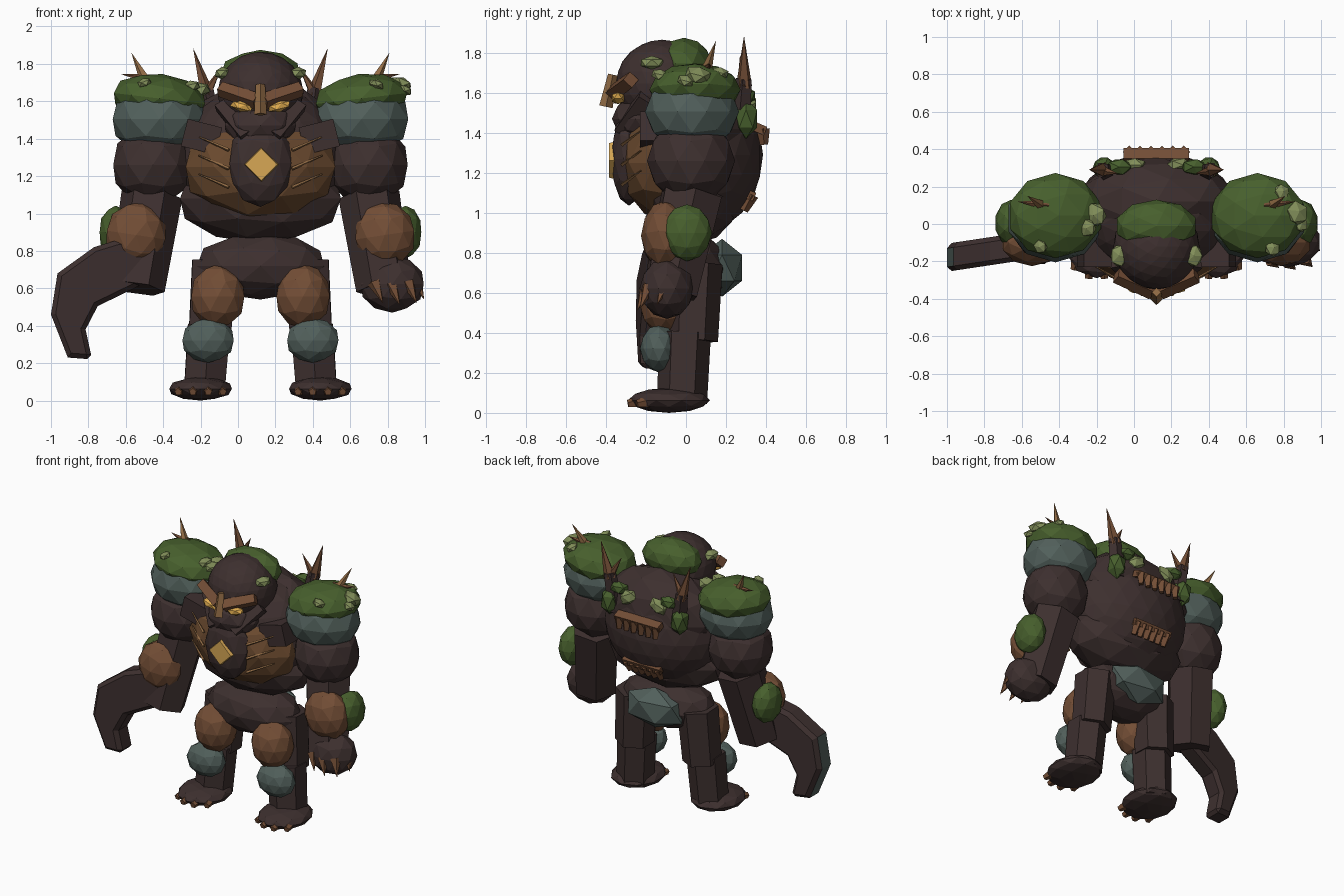
import bpy, bmesh
from mathutils import Vector, Matrix, Euler

if "Cube" in bpy.data.objects:
    bpy.data.objects.remove(bpy.data.objects["Cube"], do_unlink=True)

CX = 0.12  # body's middle plane; the long arm blade pushes it off centre


def material(name, r, g, b):
    m = bpy.data.materials.new(name)
    m.use_nodes = True
    m.diffuse_color = (r, g, b, 1)
    m.node_tree.nodes["Principled BSDF"].inputs["Base Color"].default_value = (r, g, b, 1)
    return m


BARK = material("dark bark", .047, .029, .028)
WOOD = material("brown wood", .17, .075, .036)
CHEST = material("ochre wood", .145, .068, .028)
MOSS = material("green moss", .063, .115, .026)
STONE = material("grey stone", .083, .116, .105)
HORN = material("tan horn", .29, .15, .06)
GEM = material("amber gem", .68, .39, .09)
EYE = material("yellow eye", .76, .42, .08)
LEAF = material("pale leaf", .22, .27, .1)


def finish(name, bm, *mats):
    bmesh.ops.recalc_face_normals(bm, faces=bm.faces)
    mesh = bpy.data.meshes.new(name)
    bm.to_mesh(mesh)
    bm.free()
    for m in mats:
        mesh.materials.append(m)
    ob = bpy.data.objects.new(name, mesh)
    bpy.context.collection.objects.link(ob)
    return ob


def blob(name, mat, loc, rad, rot=(0, 0, 0), sub=2):
    """Faceted ellipsoid whose half sizes are exactly rad."""
    bm = bmesh.new()
    bmesh.ops.create_icosphere(bm, subdivisions=sub, radius=1)
    size = [max(abs(v.co[i]) for v in bm.verts) for i in range(3)]
    for v in bm.verts:
        v.co = Vector(v.co[i] / size[i] * rad[i] for i in range(3))
    place = Matrix.Translation((CX + loc[0], loc[1], loc[2]))
    bm.transform(place @ Euler(rot).to_matrix().to_4x4())
    return finish(name, bm, mat)


def box(name, mat, loc, size, rot=(0, 0, 0)):
    bm = bmesh.new()
    bmesh.ops.create_cube(bm, size=1)
    place = Matrix.Translation((CX + loc[0], loc[1], loc[2]))
    bm.transform(place @ Euler(rot).to_matrix().to_4x4() @ Matrix.Diagonal((*size, 1)))
    return finish(name, bm, mat)


def tube(name, mat, a, b, r0, r1, n=6):
    """Straight tapered prism from a to b."""
    a, b = Vector(a), Vector(b)
    bm = bmesh.new()
    bmesh.ops.create_cone(bm, cap_ends=True, segments=n, radius1=r0, radius2=r1, depth=(b - a).length)
    turn = (b - a).to_track_quat('Z', 'Y').to_matrix().to_4x4()
    bm.transform(Matrix.Translation((a + b) / 2 + Vector((CX, 0, 0))) @ turn)
    return finish(name, bm, mat)


# Trunk
blob("torso", BARK, (0, .05, 1.29), (.44, .335, .4), sub=3)
blob("belly", BARK, (0, .03, 1.08), (.43, .245, .24))
blob("upper_back", BARK, (0, .12, 1.42), (.41, .24, .29))
blob("pelvis", BARK, (0, .02, .72), (.34, .2, .18))
blob("tail_stone", STONE, (0, .18, .725), (.215, .1, .145), sub=1)
blob("chest_shell", CHEST, (0, -.08, 1.25), (.4, .255, .3))
blob("chest_plate", BARK, (0, -.285, 1.27), (.165, .09, .235))
tube("chest_gem", GEM, (.005, -.33, 1.262), (.005, -.385, 1.262), .1, .086, 4)

# Head
blob("head", BARK, (0, -.12, 1.645), (.23, .23, .22), sub=3)
blob("head_moss", MOSS, (0, -.01, 1.745), (.21, .14, .13))
blob("jaw", BARK, (0, -.2, 1.47), (.19, .17, .13))
tube("nose_ridge", HORN, (0, -.365, 1.69), (0, -.4, 1.53), .025, .034, 4)

# Toothed ridges across the back
for z, y, half, lean in ((1.42, .37, .175, .005), (1.09, .315, .15, -.04)):
    box("back_ridge", WOOD, (0, y, z), (half * 2, .06, .045), (-.4, 0, 0))
    for i in range(6):
        x = half * (2 * i - 5) / 6
        tube("back_tooth", WOOD, (x, y + .015, z), (x, y + .015 + lean, z - .08), .034, .02, 4)

for s in (-1, 1):
    side = "left" if s > 0 else "right"

    def part(kind, name, mat, loc, *rest, **kw):
        return kind(side + "_" + name, mat, (s * loc[0], *loc[1:]), *rest, **kw)

    def limb(name, mat, a, b, r0, r1, n=6):
        return tube(side + "_" + name, mat, (s * a[0], *a[1:]), (s * b[0], *b[1:]), r0, r1, n)

    # Face
    limb("brow", WOOD, (.02, -.36, 1.6), (.215, -.275, 1.665), .046, .042, 4)
    part(blob, "eye", EYE, (.1, -.34, 1.573), (.062, .03, .03), (0, -s * .25, 0), sub=1)
    limb("mandible", BARK, (.21, -.2, 1.58), (.08, -.33, 1.41), .05, .04, 4)
    part(blob, "head_leaf", LEAF, (.2, -.17, 1.75), (.045, .055, .035), sub=1)

    # Chest
    part(box, "collar_plate", BARK, (.315, -.13, 1.41), (.19, .2, .15), (0, -s * .25, 0))
    for z in (1.14, 1.24, 1.34):
        limb("rib", HORN, (.17, -.32, z), (.33, -.225, z + .07), .01, .004, 4)

    # Shoulder and upper arm
    part(blob, "shoulder_stone", STONE, (.54, .03, 1.505), (.25, .235, .2))
    part(blob, "shoulder_moss", MOSS, (.54, .045, 1.615), (.245, .228, .132), (0, -s * .12, 0))
    part(blob, "upper_arm", BARK, (.575, .025, 1.26), (.212, .22, .22))
    limb("shoulder_spike", HORN, (.6, .09, 1.68), (.69, .15, 1.86), .037, 0, 5)
    limb("shoulder_thorn", WOOD, (.58, .1, 1.715), (.745, .12, 1.745), .03, 0, 5)

    # Forearm
    limb("forearm", BARK, (.58, .03, 1.1), (.66, -.08, .6), .165, .15)
    part(blob, "forearm_shell", WOOD, (.665, -.1, .885), (.158, .125, .178), (0, -s * .15, 0))
    part(blob, "forearm_moss", MOSS, (.775, .005, .9), (.085, .125, .142))

    # Branching back horns
    limb("horn_base", BARK, (.25, .27, 1.4), (.29, .29, 1.67), .06, .042, 5)
    limb("horn_tip", WOOD, (.285, .29, 1.63), (.36, .29, 1.885), .042, 0, 5)
    limb("horn_prong", WOOD, (.3, .285, 1.62), (.205, .27, 1.79), .034, 0, 5)

    # Moss and leaves on the back
    part(blob, "back_moss", MOSS, (.28, .3, 1.47), (.06, .055, .1), sub=1)
    part(blob, "back_leaf", LEAF, (.12, .315, 1.54), (.065, .035, .055), (0, s * .5, 0), sub=1)
    part(blob, "back_tuft", MOSS, (.2, .305, 1.585), (.065, .04, .045), sub=1)

    # Leg
    limb("thigh", BARK, (.245, .045, .745), (.27, .03, .36), .138, .13)
    limb("shin", BARK, (.275, -.005, .4), (.3, -.02, .05), .13, .125)
    part(blob, "thigh_shell", WOOD, (.228, -.1, .557), (.142, .135, .173))
    part(blob, "knee_stone", STONE, (.28, -.135, .322), (.137, .095, .12))
    part(blob, "foot", BARK, (.32, -.085, .063), (.167, .205, .063))
    for dx in (-.1, -.035, .035, .1):
        y = -.235 + abs(dx) * .7
        limb("toe_claw", WOOD, (.32 + dx, y, .06), (.32 + dx * 1.2, y - .08, .045), .036, .02, 5)

# Leaf clusters: outside of the left shoulder, inside of the right one
for x, y, z, r in ((.75, .06, 1.69, .06), (.77, .0, 1.66, .04), (.67, .17, 1.7, .04), (.62, -.13, 1.69, .04),
                   (-.33, .05, 1.66, .06), (-.37, -.02, 1.68, .045), (-.62, -.12, 1.7, .035)):
    blob("shoulder_leaf", LEAF, (x, y, z), (r, r, r * .7), (0, x * .6, .5), sub=1)

# Left hand with claws
blob("left_hand", BARK, (.705, -.095, .622), (.168, .137, .152))
for x, y, z in ((.61, -.19, .63), (.7, -.2, .62), (.79, -.185, .63), (.83, -.1, .65)):
    tube("left_hand_claw", WOOD, (x, y, z), (x + .045, y - .045, z - .11), .038, 0, 5)

# Hooked blade growing from the right forearm, with a stone outer edge
outline = [(-.5, .86), (-.64, .86), (-.77, .82), (-.965, .68), (-1, .46), (-.91, .23),
           (-.78, .22), (-.815, .38), (-.75, .505), (-.555, .6), (-.48, .64)]
bm = bmesh.new()
rings = [[bm.verts.new((x, .15 * (x + .6) - .12 + d, z)) for x, z in outline] for d in (-.075, .075)]
for ring in rings:
    bm.faces.new(ring)
for i in range(len(outline)):
    j = (i + 1) % len(outline)
    bm.faces.new((rings[0][i], rings[0][j], rings[1][j], rings[1][i]))
bmesh.ops.recalc_face_normals(bm, faces=bm.faces)
for f in bm.faces:
    f.material_index = int(f.normal.x < -.88)
blade = finish("right_arm_blade", bm, BARK, STONE)
bevel = blade.modifiers.new("chamfer", 'BEVEL')
bevel.width, bevel.segments, bevel.material = .025, 1, 0
bevel.limit_method, bevel.angle_limit = 'ANGLE', 1.2
